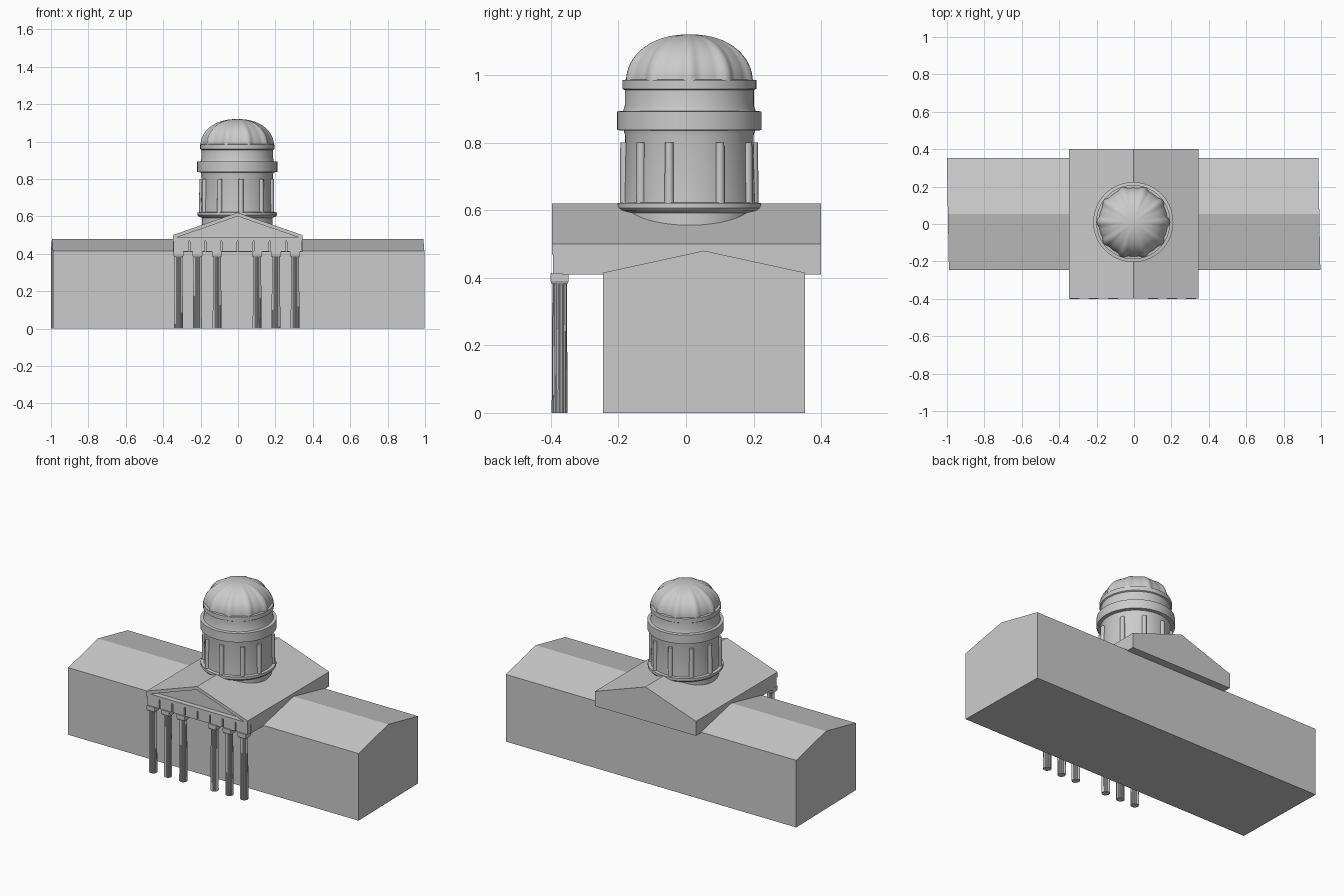
import bpy, bmesh, math

if "Cube" in bpy.data.objects:
    bpy.data.objects.remove(bpy.data.objects["Cube"])


def finish(name, verts, faces, smooth=False):
    me = bpy.data.meshes.new(name)
    me.from_pydata(verts, [], faces)
    bm = bmesh.new()
    bm.from_mesh(me)
    bmesh.ops.recalc_face_normals(bm, faces=bm.faces)
    bm.to_mesh(me)
    bm.free()
    ob = bpy.data.objects.new(name, me)
    bpy.context.collection.objects.link(ob)
    if smooth:
        bpy.ops.object.select_all(action='DESELECT')
        bpy.context.view_layer.objects.active = ob
        ob.select_set(True)
        bpy.ops.object.shade_smooth_by_angle(angle=math.radians(35))
    return ob


def loft(name, rings, smooth=False):
    """Skin closed rings of equal point count and cap both ends."""
    n = len(rings[0])
    faces = [(k * n + i, k * n + (i + 1) % n, (k + 1) * n + (i + 1) % n, (k + 1) * n + i)
             for k in range(len(rings) - 1) for i in range(n)]
    faces += [tuple(range(n)), tuple(range((len(rings) - 1) * n, len(rings) * n))]
    return finish(name, [p for r in rings for p in r], faces, smooth)


def prism_y(name, profile, y0, y1):
    return loft(name, [[(x, y, z) for x, z in profile] for y in (y0, y1)])


def box(name, x0, x1, y0, y1, z0, z1):
    return prism_y(name, [(x0, z0), (x1, z0), (x1, z1), (x0, z1)], y0, y1)


def lathe(name, cx, cy, profile, n=64, shape=lambda i, r: r):
    rings = []
    for r, z in profile:
        rings.append([(cx + shape(i, r) * math.cos(math.tau * i / n),
                       cy + shape(i, r) * math.sin(math.tau * i / n), z) for i in range(n)])
    return loft(name, rings, True)


# long hall with a low gable roof, ends very slightly skewed
hall = [(-0.245, 0), (0.352, 0), (0.352, 0.415), (0.053, 0.48), (-0.245, 0.415)]
loft("hall", [[(s - 0.005 - 0.018 * (y - 0.05) + 0.003, y, z) for y, z in hall] for s in (-0.993, 0.993)])

# crossing roof over the portico
L, R, M = -0.348, 0.344, -0.002
prism_y("portico_roof", [(L, 0.41), (R, 0.41), (R, 0.5), (M, 0.62), (L, 0.5)], -0.365, 0.4)
prism_y("pediment_rake", [(L, 0.48), (L, 0.5), (M, 0.62), (R, 0.5), (R, 0.48), (M, 0.6)], -0.397, -0.365)
box("pediment_band", L, R, -0.397, -0.365, 0.468, 0.488)

# frieze blocks
pitch = (R - L) / 8
for i in range(8):
    x = L + pitch * i
    box("frieze_block", x + 0.004, x + pitch - 0.004, -0.393, -0.36, 0.412, 0.47)

# fluted columns with square capitals
CY = -0.374
for x in (-0.318, -0.217, -0.112, 0.102, 0.203, 0.305):
    lathe("column_shaft", x, CY, [(0.0235, 0), (0.0215, 0.388)], 32,
          lambda i, r: r * (0.9 if i % 2 else 1))
    loft("column_capital", [[(x + sx * w, CY + sy * w, z) for sx, sy in ((-1, -1), (1, -1), (1, 1), (-1, 1))]
                            for w, z in ((0.023, 0.382), (0.027, 0.391), (0.027, 0.414))])

# drum: base ring, wall, cornice, upper wall and dome ring
DX, DY = -0.004, 0.01
lathe("drum", DX, DY, [
    (0.188, 0.45), (0.188, 0.592), (0.206, 0.598), (0.212, 0.606), (0.212, 0.621), (0.194, 0.623),
    (0.190, 0.82), (0.194, 0.835), (0.214, 0.837), (0.214, 0.892), (0.196, 0.894),
    (0.191, 0.91), (0.191, 0.955), (0.198, 0.959), (0.198, 0.985), (0.18, 0.987)])

# engaged columns around the drum
for deg in (-155, -119, -84, -48, -18, 28, 64, 99, 135, 170):
    a = math.radians(deg)
    lathe("drum_column", DX + 0.193 * math.cos(a), DY + 0.193 * math.sin(a),
          [(0.014, 0.62), (0.0125, 0.8)], 12)

# ribbed dome: ten ribs with sunken panels between
SEG = 120


def ribbed(i, r):
    d = min(i % 12, 12 - i % 12) / 6
    return r * (1 - 0.06 * min(1, max(0, d - 0.1) * 2.5))


dome = [(0.196 * math.cos(t) ** 0.9, 0.982 + 0.138 * math.sin(t))
        for t in [math.pi / 2 * k / 16 * 0.995 for k in range(17)]]
lathe("dome", DX, DY, dome, SEG, ribbed)
